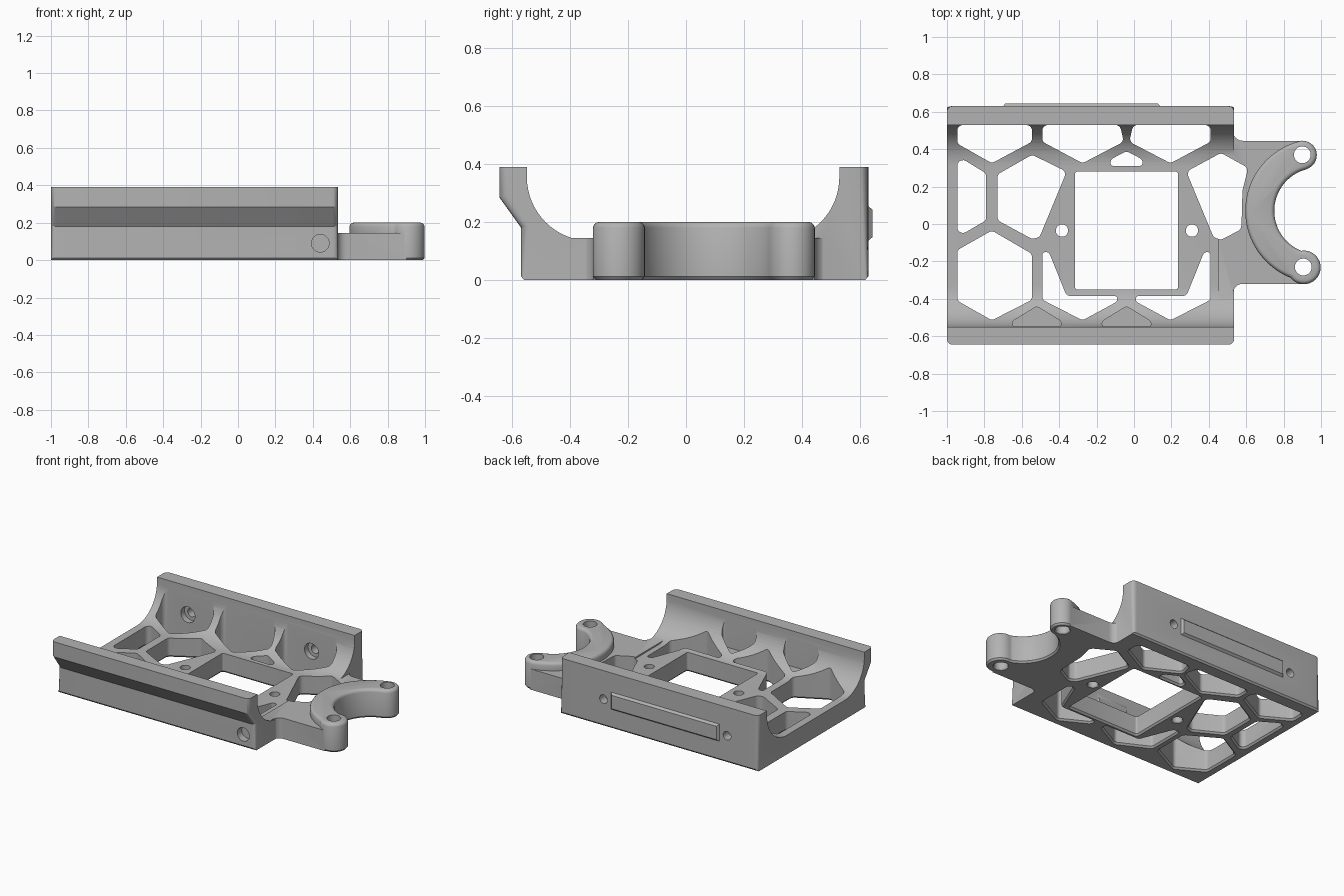
import bpy, bmesh, math
from mathutils import Vector

if "Cube" in bpy.data.objects:
    bpy.data.objects.remove(bpy.data.objects["Cube"])

grey = bpy.data.materials.new("mid_grey")
grey.diffuse_color = (0.45, 0.45, 0.45, 1)
grey.use_nodes = True
grey.node_tree.nodes["Principled BSDF"].inputs["Base Color"].default_value = grey.diffuse_color


def arc(cx, cy, r, a0, a1, n):
    return [(cx + r * math.cos(math.radians(a0 + (a1 - a0) * i / n)),
             cy + r * math.sin(math.radians(a0 + (a1 - a0) * i / n))) for i in range(n + 1)]


def circle(cx, cy, r, n=32):
    return arc(cx, cy, r, 0, 360, n)[:-1]


def rounded(pts, r, seg=5):
    """Round every corner of a polygon."""
    out, n = [], len(pts)
    for i in range(n):
        p = Vector(pts[i])
        u, v = Vector(pts[i - 1]) - p, Vector(pts[(i + 1) % n]) - p
        half = u.angle(v) / 2
        t = min(r / math.tan(half), 0.45 * u.length, 0.45 * v.length)
        a, b = p + u.normalized() * t, p + v.normalized() * t
        c = p + (u.normalized() + v.normalized()).normalized() * t / math.cos(half)
        s, e = a - c, b - c
        turn = s.angle_signed(e)
        for k in range(seg + 1):
            ang = -turn * k / seg
            out.append((c.x + s.x * math.cos(ang) - s.y * math.sin(ang),
                        c.y + s.x * math.sin(ang) + s.y * math.cos(ang)))
    return out


def offset(pts, d):
    """Move a polygon outline outward by d."""
    n = len(pts)
    area = sum(pts[i - 1][0] * pts[i][1] - pts[i][0] * pts[i - 1][1] for i in range(n))
    s, out = (1 if area > 0 else -1), []
    for i in range(n):
        p = Vector(pts[i])
        u, v = (p - Vector(pts[i - 1])).normalized(), (Vector(pts[(i + 1) % n]) - p).normalized()
        m = (Vector((u.y, -u.x)) + Vector((v.y, -v.x))).normalized()
        q = p + m * s * d / max(0.5, m.dot(Vector((u.y, -u.x))))
        out.append((q.x, q.y))
    return out


def flat(a, b, h):
    return (a, b, h)


def along_x(a, b, h):
    return (h, a, b)


def along_y(a, b, h):
    return (a, h, b)


def prism(bm, pts, levels, place=flat):
    """Stack outlines at (height, outward offset) levels into a closed solid."""
    rings = [[bm.verts.new(place(a, b, h)) for a, b in (offset(pts, d) if d else pts)] for h, d in levels]
    n = len(pts)
    faces = [bm.faces.new(rings[0]), bm.faces.new(rings[-1])]
    for lo, hi in zip(rings, rings[1:]):
        faces += [bm.faces.new((lo[i - 1], lo[i], hi[i], hi[i - 1])) for i in range(n)]
    bmesh.ops.recalc_face_normals(bm, faces=faces)


def finish(bm, name):
    me = bpy.data.meshes.new(name)
    bm.to_mesh(me)
    bm.free()
    ob = bpy.data.objects.new(name, me)
    me.materials.append(grey)
    bpy.context.collection.objects.link(ob)
    return ob


def solid(name, pts, levels, place=flat):
    bm = bmesh.new()
    prism(bm, pts, levels, place)
    return finish(bm, name)


# Tray: channel profile with coved walls, swept along x
profile = [(-0.56, 0), (-0.57, 0.012), (-0.57, 0.18), (-0.645, 0.285), (-0.645, 0.39), (-0.55, 0.39)]
profile += arc(-0.33, 0.355, 0.22, 180, 270, 16) + arc(0.31, 0.355, 0.22, 270, 360, 16)
profile += [(0.53, 0.39), (0.63, 0.39), (0.63, 0.012), (0.62, 0)]
bm = bmesh.new()
prism(bm, profile, [(-1, 0), (0.535, 0)], along_x)
# rounded upright corners on the outer walls
edges = []
for e in bm.edges:
    a, b = (v.co for v in e.verts)
    outer = all(c.y < -0.565 or c.y > 0.625 for c in (a, b))
    if outer and abs(a.x - b.x) < 0.01 and abs(a.z - b.z) > 0.05:
        edges.append(e)
bmesh.ops.bevel(bm, geom=edges, offset=0.03, segments=5, profile=0.5, affect='EDGES')
tray = finish(bm, "battery_tray")

# Arm plate and raised C-shaped clamp
CX, CY = 0.98, 0.07
corner_f = arc(0.58, -0.37, 0.05, 180, 90, 6)
corner_b = arc(0.58, 0.495, 0.05, 270, 180, 6)
plate = [(0.45, -0.42), (0.53, -0.42)] + corner_f + [(0.9, -0.32), (0.9, -0.23)]
plate += arc(CX, CY, 0.308, 255, 105, 24)[1:-1] + [(0.9, 0.37), (0.9, 0.445)]
plate += corner_b + [(0.53, 0.54), (0.45, 0.54)]
arm = solid("arm_plate", plate, [(0, 0), (0.145, 0)])
clamp_pts = arc(CX, CY, 0.385, 105, 255, 40)
clamp_pts += arc(0.9, -0.228, 0.0775, 255, 435, 14)[1:-1]
clamp_pts += arc(CX, CY, 0.23, 255, 105, 32)
clamp_pts += arc(0.9, 0.368, 0.0775, -75, 105, 14)[1:-1]
soft = [(0, -0.01), (0.012, 0), (0.18, 0), (0.19, -0.004), (0.197, -0.011), (0.2, -0.02)]
clamp = solid("clamp_ring", clamp_pts, soft)
lug = solid("clamp_lug", circle(0.908, -0.232, 0.09), soft)

# Raised label strip on the back wall
strip = solid("back_strip", [(-0.7, 0.135), (0.14, 0.135), (0.14, 0.255), (-0.7, 0.255)],
              [(0.6, 0), (0.63, 0), (0.645, -0.013)], along_y)

# Openings in the floor; the pattern is symmetric about x = -0.04
def mirrored(pts):
    return [(-0.08 - x, y) for x, y in reversed(pts)]


back_mid = [(-0.49, 0.529), (-0.075, 0.529), (-0.055, 0.44), (-0.275, 0.325), (-0.49, 0.44)]
front_mid = [(-0.49, -0.15), (-0.455, -0.15), (-0.36, -0.385), (-0.09, -0.385),
             (-0.09, -0.415), (-0.275, -0.515), (-0.49, -0.405)]
holes = [
    [(-0.945, 0.529), (-0.545, 0.529), (-0.545, 0.44), (-0.76, 0.325), (-0.945, 0.43)],
    back_mid, mirrored(back_mid), front_mid, mirrored(front_mid),
    [(-0.125, 0.31), (0.045, 0.31), (0.045, 0.345), (-0.04, 0.39), (-0.125, 0.345)],
    [(-0.945, 0.365), (-0.79, 0.27), (-0.79, 0.02), (-0.945, -0.07)],
    [(-0.73, 0.265), (-0.545, 0.37), (-0.36, 0.28), (-0.505, -0.07), (-0.545, -0.08), (-0.73, 0.02)],
    [(-0.945, -0.14), (-0.76, -0.035), (-0.545, -0.16), (-0.545, -0.405), (-0.76, -0.515), (-0.945, -0.41)],
    [(0.28, 0.28), (0.465, 0.38), (0.61, 0.3), (0.58, 0.18), (0.575, 0.0), (0.57, -0.03),
     (0.465, -0.085), (0.425, -0.07)],
]
flare = [(-0.01, 0.02), (0.012, 0), (0.5, 0)]
bm = bmesh.new()
for h in holes:
    prism(bm, rounded(h, 0.03), flare)
# central window
prism(bm, rounded([(-0.315, -0.35), (0.235, -0.35), (0.235, 0.28), (-0.315, 0.28)], 0.012), flare)
# floor screw holes and clamp bolt holes
for x, y, r in ((-0.385, -0.035, 0.033), (0.31, -0.035, 0.033), (0.9, 0.37, 0.045), (0.905, -0.23, 0.045)):
    prism(bm, circle(x, y, r), [(-0.01, 0.012), (0.008, 0), (0.5, 0)])
# shallow pockets in the front cove
for x in (-0.52, -0.04):
    pts = [(x - 0.13, -0.549), (x + 0.13, -0.549), (x + 0.13, -0.52), (x, -0.44), (x - 0.13, -0.52)]
    prism(bm, rounded(pts, 0.025), [(0.14, 0), (0.5, 0)])
# counterbored screw holes through the back wall
for x in (-0.76, 0.2):
    prism(bm, circle(x, 0.19, 0.03), [(0.5, 0), (0.57, 0), (0.7, 0)], along_y)
# blind hole in the front wall
prism(bm, circle(0.44, 0.09, 0.047), [(-0.7, 0), (-0.52, 0)], along_y)
cutter = finish(bm, "opening_cutter")
bm = bmesh.new()
for x in (-0.76, 0.2):
    prism(bm, circle(x, 0.19, 0.055), [(0.5, 0), (0.57, 0)], along_y)
bore = finish(bm, "counterbore_cutter")

# Combine the solids, then cut the openings
helpers = [(arm, 'UNION'), (clamp, 'UNION'), (lug, 'UNION'), (strip, 'UNION'),
           (cutter, 'DIFFERENCE'), (bore, 'DIFFERENCE')]
bpy.context.view_layer.objects.active = tray
tray.select_set(True)
for ob, op in helpers:
    mod = tray.modifiers.new(ob.name, 'BOOLEAN')
    mod.object, mod.operation, mod.solver = ob, op, 'EXACT'
    bpy.ops.object.modifier_apply(modifier=mod.name)
for ob, op in helpers:
    bpy.data.objects.remove(ob)
bpy.ops.object.shade_smooth_by_angle(angle=math.radians(30))
